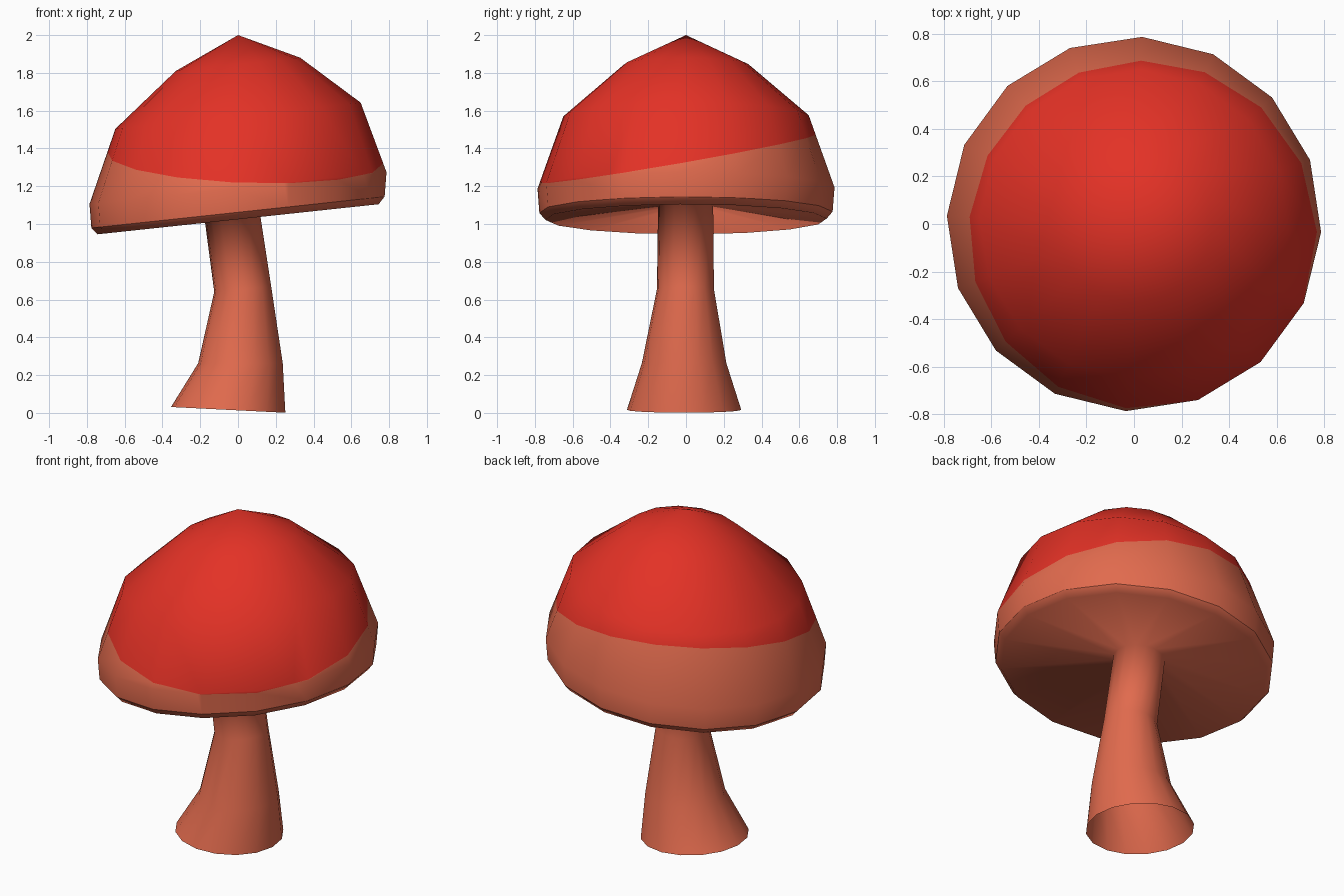
import bpy, bmesh, math
from mathutils import Vector

if "Cube" in bpy.data.objects:
    bpy.data.objects.remove(bpy.data.objects["Cube"])

SIDES = 16
TURN = math.radians(-2.5)   # slight twist of the whole mesh
TILT = 0.107                # cap rises towards +x


def material(name, rgb):
    m = bpy.data.materials.new(name)
    m.diffuse_color = (*rgb, 1)
    m.use_nodes = True
    m.node_tree.nodes["Principled BSDF"].inputs["Base Color"].default_value = m.diffuse_color
    return m


salmon = material("salmon", (0.75, 0.145, 0.075))
red = material("bright red", (0.77, 0.031, 0.019))


def skin(bm, rings, apex=None):
    """Bridge sheared circles (cx, cy, z, radius, slope) into one skin."""
    loops = []
    for cx, cy, z, r, slope in rings:
        loop = []
        for i in range(SIDES):
            a = TURN + 2 * math.pi * i / SIDES
            dx, dy = r * math.cos(a), r * math.sin(a)
            loop.append(bm.verts.new((cx + dx, cy + dy, z + slope * dx)))
        loops.append(loop)
    for lo, hi in zip(loops, loops[1:]):
        for i in range(SIDES):
            j = (i + 1) % SIDES
            bm.faces.new((lo[i], lo[j], hi[j], hi[i]))
    if apex:
        top = bm.verts.new(apex)
        for i in range(SIDES):
            bm.faces.new((loops[-1][i], loops[-1][(i + 1) % SIDES], top))


def finish(bm, name, mats):
    for f in bm.faces:
        f.smooth = True
    me = bpy.data.meshes.new(name)
    bm.to_mesh(me)
    bm.free()
    for m in mats:
        me.materials.append(m)
    ob = bpy.data.objects.new(name, me)
    bpy.context.collection.objects.link(ob)
    return ob


# Bent stem, open at the foot, flowing into the hollow underside and rim
bm = bmesh.new()
skin(bm, [
    (-0.052, -0.010, 0.016, 0.303, -0.05),
    (0.013, -0.010, 0.263, 0.224, 0.0),
    (0.025, -0.003, 0.655, 0.151, 0.09),
    (-0.038, -0.002, 1.095, 0.146, TILT),
    (0, 0, 1.025, 0.745, TILT),
    (0, 0, 1.062, 0.777, TILT),
])
finish(bm, "stem_and_underside", [salmon])

# Domed cap, sheared to one side
bm = bmesh.new()
skin(bm, [
    (0, 0, 1.062, 0.777, TILT),
    (0, 0, 1.190, 0.787, TILT),
    (0, 0, 1.573, 0.650, TILT),
    (0, 0, 1.845, 0.330, TILT),
], apex=(0, 0, 2.0))

# Tilted cut that splits the red crown from the salmon band
point = Vector((0, 0, 1.354))
normal = Vector((0.035, -0.174, 1)).normalized()
bmesh.ops.bisect_plane(bm, geom=bm.verts[:] + bm.edges[:] + bm.faces[:],
                       plane_co=point, plane_no=normal, dist=0.001)
for f in bm.faces:
    f.material_index = int((f.calc_center_median() - point).dot(normal) > 0)
finish(bm, "cap", [salmon, red])
